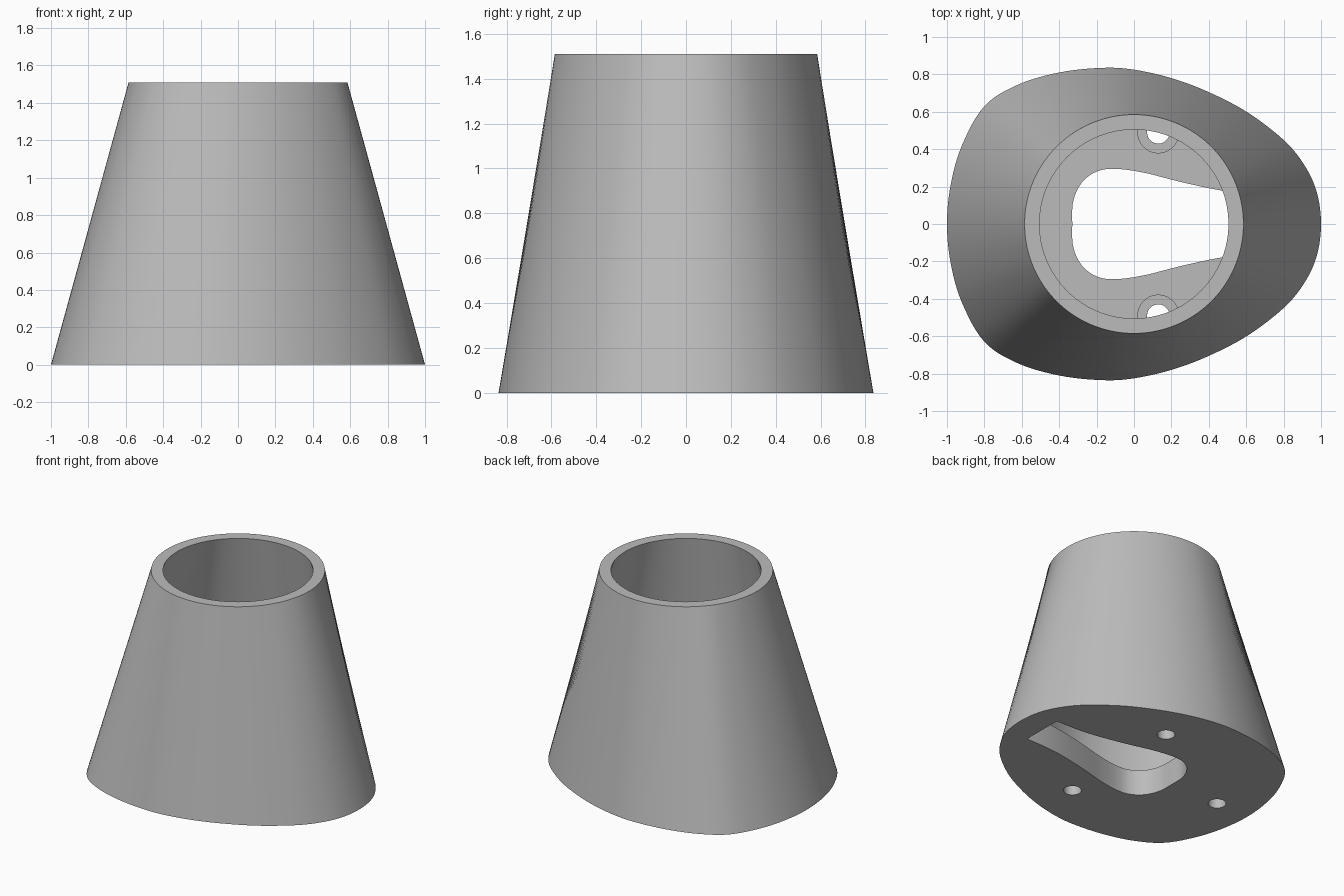
import bpy, bmesh, math
from mathutils import Vector

cube = bpy.data.objects.get("Cube")
if cube:
    bpy.data.objects.remove(cube, do_unlink=True)

HEIGHT, WALL, FLOOR = 1.51, 0.08, 0.19
TOP_RADIUS = 0.585


def spline(points, steps):
    """Catmull-Rom curve through the given points, ends included."""
    out = []
    for a, b, c, d in zip(points, points[1:], points[2:], points[3:]):
        for k in range(steps):
            t = k / steps
            out.append(0.5 * (2 * b + (c - a) * t + (2 * a - 5 * b + 4 * c - d) * t**2
                              + (3 * b - a - 3 * c + d) * t**3))
    return out + [points[-2]]


def flip(p):
    return Vector((p.x, -p.y))


def mirrored(half):
    """Close a half outline that starts on the x axis by mirroring it in y."""
    lower = [flip(p) for p in reversed(half) if abs(p.y) > 1e-4]
    return half + lower


def loft(name, rings):
    """Solid between closed rings, each a (outline, height) pair."""
    bm = bmesh.new()
    loops = [[bm.verts.new((p.x, p.y, z)) for p in ring] for ring, z in rings]
    for low, high in zip(loops, loops[1:]):
        for i in range(len(low)):
            bm.faces.new((low[i - 1], low[i], high[i], high[i - 1]))
    bm.faces.new(loops[0])
    bm.faces.new(loops[-1])
    bmesh.ops.recalc_face_normals(bm, faces=bm.faces)
    mesh = bpy.data.meshes.new(name)
    bm.to_mesh(mesh)
    bm.free()
    obj = bpy.data.objects.new(name, mesh)
    bpy.context.collection.objects.link(obj)
    return obj


def circle(x, y, radius, sides=40):
    return [Vector((x + radius * math.cos(math.tau * i / sides),
                    y + radius * math.sin(math.tau * i / sides))) for i in range(sides)]


# Egg-shaped foot outline and the round rim it blends into
egg_half = [Vector(p) for p in (
    (1, 0), (.98, .16), (.92, .3), (.81, .44), (.61, .595), (.4, .705), (.2, .78), (0, .825),
    (-.17, .835), (-.4, .81), (-.62, .745), (-.8, .63), (-.92, .42), (-.98, .21), (-1, 0))]
egg = mirrored(spline([flip(egg_half[1])] + egg_half + [flip(egg_half[-2])], 6))
rim = [p.normalized() * TOP_RADIUS for p in egg]


def inset(ring, distance):
    """Move an outline inward along its normals."""
    out = []
    for i, p in enumerate(ring):
        tangent = (ring[(i + 1) % len(ring)] - ring[i - 1]).normalized()
        out.append(p + Vector((-tangent.y, tangent.x)) * distance)
    return out


egg_inner, rim_inner = inset(egg, WALL), inset(rim, WALL)


def cavity_ring(z):
    return [a.lerp(b, z / HEIGHT) for a, b in zip(egg_inner, rim_inner)], z


# Tapered shell
body = loft("tapered_base", [(egg, 0), (rim, HEIGHT)])
cutters = [loft("cavity_cutter", [cavity_ring(FLOOR), cavity_ring(HEIGHT + .1)])]

# Keyhole-shaped opening through the floor
slot_half = [Vector(p) for p in (
    (-.33, 0), (-.325, .12), (-.28, .22), (-.2, .28), (-.1, .295), (.05, .275),
    (.25, .225), (.45, .182), (.62, .16), (.81, .155))]
slot = mirrored(spline([flip(slot_half[1])] + slot_half + [Vector((1, .155))], 6))
cutters.append(loft("slot_cutter", [(slot, -.1), (slot, FLOOR + .05)]))

# Three screw holes with counterbores
for x, y in ((.13, .49), (.13, -.49), (-.73, 0)):
    for name, radius, low in (("hole_cutter", .06, -.1), ("counterbore_cutter", .11, .1)):
        ring = circle(x, y, radius)
        cutters.append(loft(name, [(ring, low), (ring, FLOOR + .04)]))

# Carve the openings
bpy.context.view_layer.objects.active = body
body.select_set(True)
for cutter in cutters:
    cutter.hide_render = True
    mod = body.modifiers.new(cutter.name, 'BOOLEAN')
    mod.operation, mod.solver, mod.object = 'DIFFERENCE', 'EXACT', cutter
    bpy.ops.object.modifier_apply(modifier=mod.name)
    bpy.data.objects.remove(cutter, do_unlink=True)

# Single grey finish
grey = bpy.data.materials.new("plain_grey")
grey.use_nodes = True
colour = (.5, .5, .5, 1)
grey.diffuse_color = colour
grey.node_tree.nodes["Principled BSDF"].inputs["Base Color"].default_value = colour
body.data.materials.clear()
body.data.materials.append(grey)
body.data.polygons.foreach_set("material_index", [0] * len(body.data.polygons))
bpy.ops.object.shade_smooth_by_angle(angle=math.radians(30))
